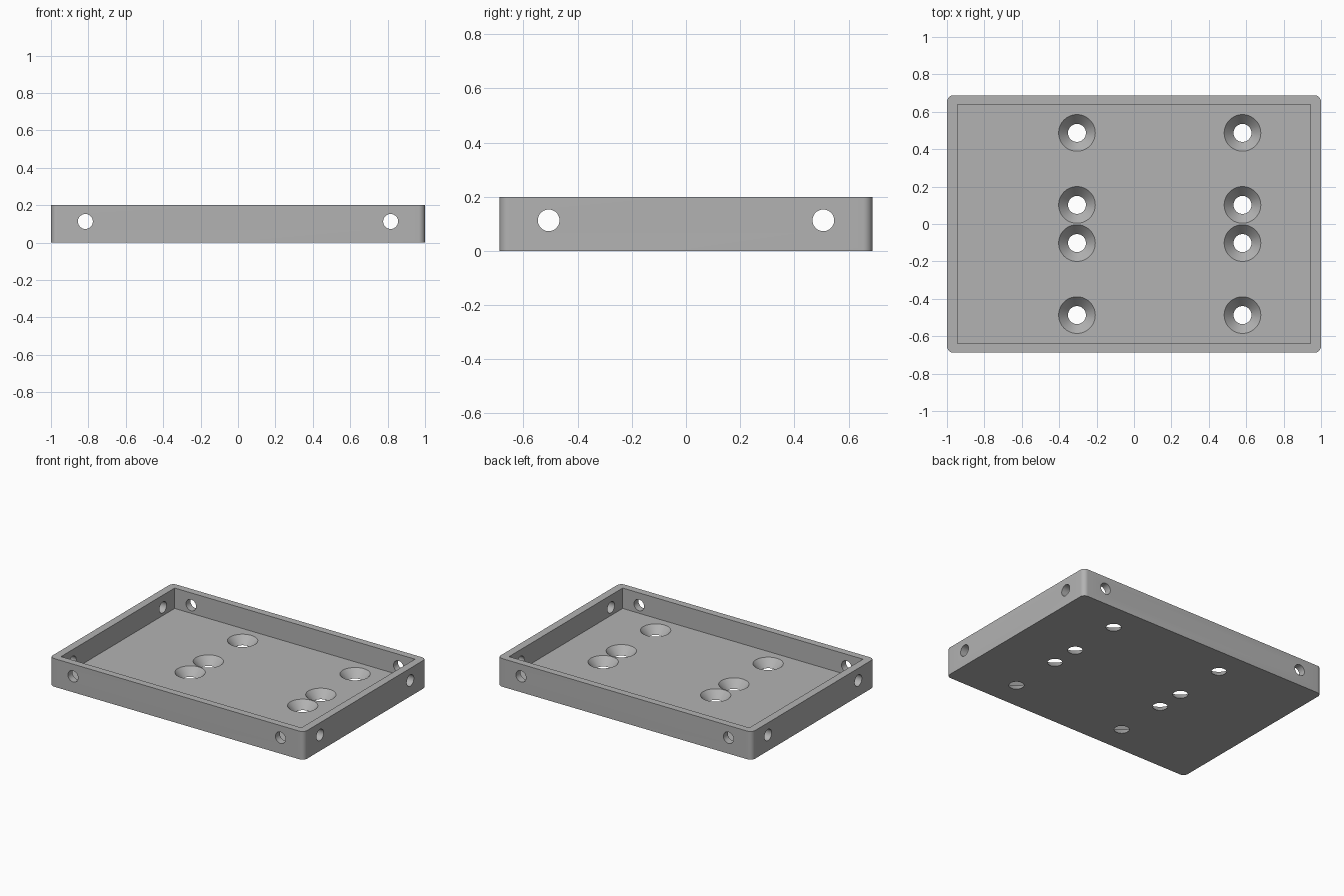
import bpy, bmesh
from math import radians
from mathutils import Matrix

cube = bpy.data.objects.get("Cube")
if cube:
    bpy.data.objects.remove(cube, do_unlink=True)

HALF_X, HALF_Y, HEIGHT = 1.0, 0.688, 0.2
WALL, FLOOR = 0.055, 0.055
CORNER = 0.035
HOLE_R, SINK_R = 0.048, 0.098

grey = bpy.data.materials.new("plain grey")
grey.use_nodes = True
colour = (0.45, 0.45, 0.45, 1)
grey.diffuse_color = colour
grey.node_tree.nodes["Principled BSDF"].inputs["Base Color"].default_value = colour


def add_box(bm, hx, hy, z0, z1):
    mat = Matrix.Translation((0, 0, (z0 + z1) / 2)) @ Matrix.Diagonal((2 * hx, 2 * hy, z1 - z0, 1))
    return bmesh.ops.create_cube(bm, size=1, matrix=mat)["verts"]


def add_cone(bm, r_low, r_high, depth, mat):
    bmesh.ops.create_cone(bm, cap_ends=True, segments=48, radius1=r_low,
                          radius2=r_high, depth=depth, matrix=mat)


def make_object(name, bm):
    bmesh.ops.recalc_face_normals(bm, faces=bm.faces)
    mesh = bpy.data.meshes.new(name)
    bm.to_mesh(mesh)
    bm.free()
    mesh.materials.append(grey)
    obj = bpy.data.objects.new(name, mesh)
    bpy.context.collection.objects.link(obj)
    return obj


# Tray block with rounded vertical corners
bm = bmesh.new()
add_box(bm, HALF_X, HALF_Y, 0, HEIGHT)
uprights = [e for e in bm.edges if abs(e.verts[0].co.z - e.verts[1].co.z) > 0.1]
bmesh.ops.bevel(bm, geom=uprights, offset=CORNER, segments=8, profile=0.5, affect='EDGES')
tray = make_object("tray", bm)

# Square-cornered pocket
bm = bmesh.new()
add_box(bm, HALF_X - WALL, HALF_Y - WALL + 0.005, FLOOR, HEIGHT + 0.1)
pocket = make_object("pocket_cutter", bm)

# Countersunk floor holes, run slightly past both floor faces
bm = bmesh.new()
over = 0.01
flare = (SINK_R - HOLE_R) / FLOOR * over
for x in (-0.305, 0.58):
    for y in (-0.487, -0.102, 0.102, 0.487):
        add_cone(bm, HOLE_R - flare, SINK_R + flare, FLOOR + 2 * over,
                 Matrix.Translation((x, y, FLOOR / 2)))
sinks = make_object("countersink_cutter", bm)

# Screw holes through opposite walls
cutters = [pocket, sinks]
for name, axis, places in (("front_back", 'X', [(s * 0.816, 0, 0.113) for s in (-1, 1)]),
                           ("left_right", 'Y', [(0, s * 0.507, 0.113) for s in (-1, 1)])):
    bm = bmesh.new()
    for place in places:
        add_cone(bm, 0.04, 0.04, 3, Matrix.Translation(place) @ Matrix.Rotation(radians(90), 4, axis))
    cutters.append(make_object(name + "_hole_cutter", bm))

# Cut everything out of the block
bpy.ops.object.select_all(action='DESELECT')
bpy.context.view_layer.objects.active = tray
tray.select_set(True)
for cutter in cutters:
    cutter.hide_render = True
    mod = tray.modifiers.new(cutter.name, 'BOOLEAN')
    mod.operation = 'DIFFERENCE'
    mod.solver = 'EXACT'
    mod.object = cutter
    bpy.ops.object.modifier_apply(modifier=mod.name)
    bpy.data.objects.remove(cutter, do_unlink=True)

bpy.ops.object.shade_smooth_by_angle(angle=radians(30))
